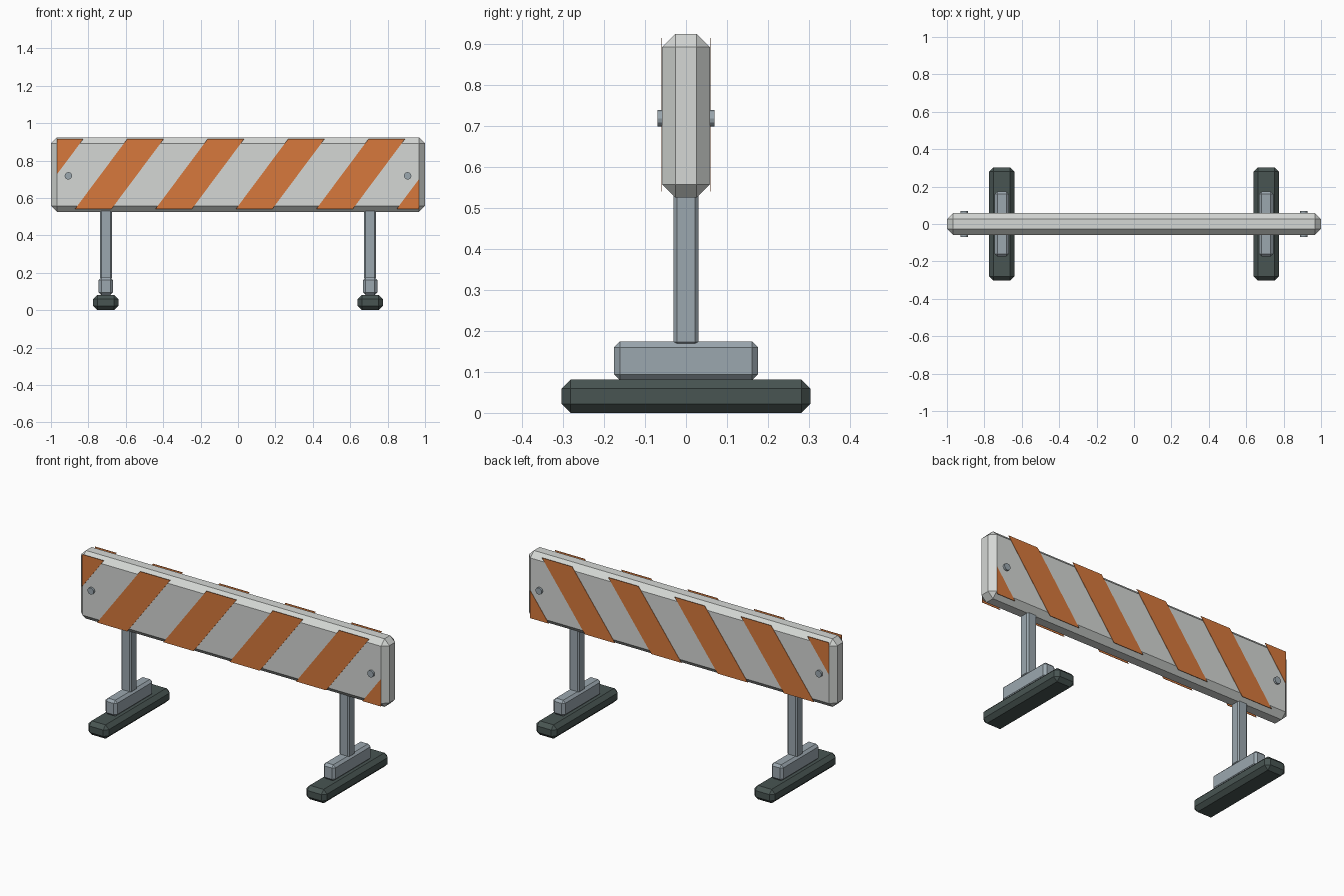
import bpy, bmesh
from mathutils import Vector

cube = bpy.data.objects.get("Cube")
if cube:
    bpy.data.objects.remove(cube, do_unlink=True)


def material(name, r, g, b):
    m = bpy.data.materials.new(name)
    m.use_nodes = True
    m.diffuse_color = (r, g, b, 1)
    m.node_tree.nodes["Principled BSDF"].inputs["Base Color"].default_value = (r, g, b, 1)
    return m


WHITE = material("board white", 0.66, 0.68, 0.66)
ORANGE = material("stripe orange", 0.68, 0.19, 0.045)
STEEL = material("steel grey", 0.33, 0.39, 0.43)
RUBBER = material("dark rubber", 0.065, 0.09, 0.085)


def add_object(name, bm, mat):
    bmesh.ops.recalc_face_normals(bm, faces=bm.faces)
    mesh = bpy.data.meshes.new(name)
    bm.to_mesh(mesh)
    bm.free()
    mesh.materials.append(mat)
    obj = bpy.data.objects.new(name, mesh)
    bpy.context.collection.objects.link(obj)
    return obj


def chamfered_box(name, x, half_x, half_y, z0, z1, chamfer, mat):
    bm = bmesh.new()
    bmesh.ops.create_cube(bm, size=1)
    for v in bm.verts:
        v.co = Vector((x + v.co.x * 2 * half_x, v.co.y * 2 * half_y,
                       (z0 + z1) / 2 + v.co.z * (z1 - z0)))
    bmesh.ops.bevel(bm, geom=bm.edges[:], offset=chamfer, segments=1,
                    affect='EDGES', clamp_overlap=True)
    return add_object(name, bm, mat)


# Striped plank
chamfered_box("board", 0, 1.0, 0.058, 0.525, 0.924, 0.032, WHITE)

# Slanted stripes, trimmed at both ends of the plank face
LOW, HIGH, END = 0.54, 0.914, 0.968
WIDTH, LEAN, PITCH, START = 0.195, 0.279, 0.43, -1.302
for side, y in (("front", -0.058), ("back", 0.058)):
    bm = bmesh.new()
    for i in range(6):
        x = START + i * PITCH
        corners = ((x, LOW), (x + WIDTH, LOW), (x + WIDTH + LEAN, HIGH), (x + LEAN, HIGH))
        bm.faces.new([bm.verts.new((cx, y, cz)) for cx, cz in corners])
    for s in (-1, 1):
        bmesh.ops.bisect_plane(bm, geom=bm.verts[:] + bm.edges[:] + bm.faces[:],
                               plane_co=(s * END, 0, 0), plane_no=(s, 0, 0),
                               clear_outer=True)
    # Give the stripes a paper-thin body standing off the plank
    solid = bmesh.ops.extrude_face_region(bm, geom=bm.faces[:])
    for v in solid["geom"]:
        if isinstance(v, bmesh.types.BMVert):
            v.co.y += 0.002 if y > 0 else -0.002
    add_object(side + "_stripes", bm, ORANGE)

# Legs, feet and through bolts
for side, s in (("left", 1), ("right", -1)):
    x = s * 0.707
    chamfered_box(side + "_post", x, 0.032, 0.03, 0.165, 0.57, 0.008, STEEL)
    chamfered_box(side + "_bracket", x, 0.038, 0.175, 0.08, 0.174, 0.014, STEEL)
    chamfered_box(side + "_foot", x, 0.067, 0.303, 0, 0.081, 0.022, RUBBER)
    bpy.ops.mesh.primitive_cylinder_add(vertices=12, radius=0.02, depth=0.14,
                                        location=(s * 0.907, 0, 0.718),
                                        rotation=(1.5708, 0, 0))
    bolt = bpy.context.object
    bolt.name = side + "_bolt"
    bolt.data.materials.append(STEEL)
